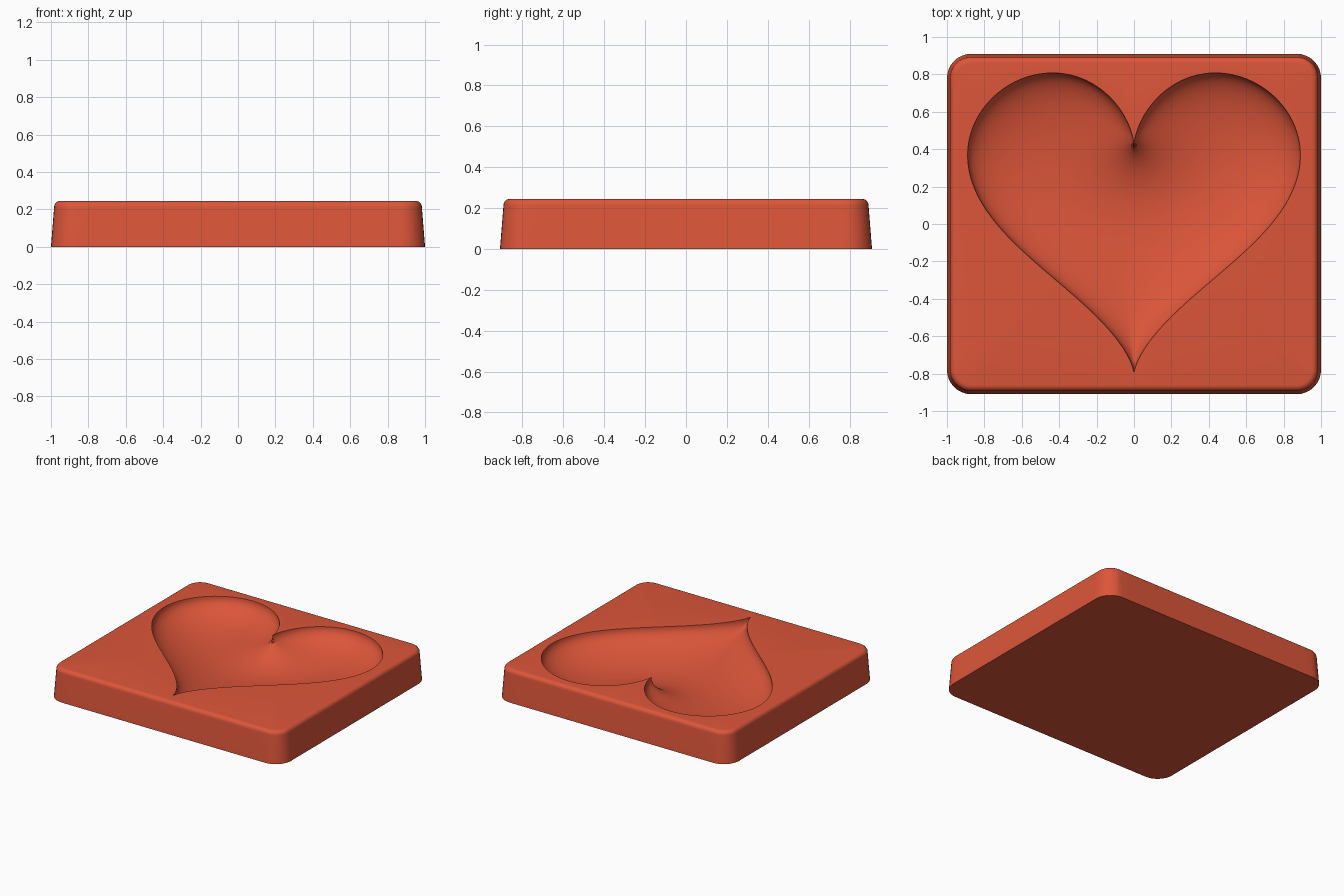
import bpy, bmesh, math
from mathutils import Vector

if "Cube" in bpy.data.objects:
    bpy.data.objects.remove(bpy.data.objects["Cube"], do_unlink=True)

HALF_X, HALF_Y, HEIGHT = 1.0, 0.91, 0.245
CORNER, DEPTH = 0.13, 0.19
SCALE, CENTRE = 0.0556, Vector((0, 0.145))
SPOKES, RINGS = 160, 28


def outline(inset):
    """Rounded rectangle, clockwise from the middle of the back edge."""
    hx, hy, r = HALF_X - inset, HALF_Y - inset, CORNER - inset
    points = [Vector((0, hy))]

    def line_to(target, steps):
        start = points[-1].copy()
        points.extend(start.lerp(target, i / steps) for i in range(1, steps + 1))

    for corner, (sx, sy) in enumerate([(1, 1), (1, -1), (-1, -1), (-1, 1)]):
        middle = Vector((sx * (hx - r), sy * (hy - r)))
        arc = []
        for i in range(9):
            a = math.pi / 2 * (1 - corner - i / 8)
            arc.append(middle + r * Vector((math.cos(a), math.sin(a))))
        line_to(arc[0], 24 if corner else 12)
        points.extend(arc[1:])
    line_to(Vector((0, hy)), 12)
    return points[:-1]


def heart_point(k):
    tau = 2 * math.pi * k / SPOKES
    t = tau + 0.25 * math.sin(2 * tau)
    x = 16 * math.sin(t) ** 3
    y = 13 * math.cos(t) - 5 * math.cos(2 * t) - 2 * math.cos(3 * t) - math.cos(4 * t)
    return CENTRE + SCALE * Vector((x, y))


heart = [heart_point(k) for k in range(SPOKES)]
segments = []
for a, b in zip(heart, heart[1:] + heart[:1]):
    d = (b - a).normalized()
    segments.append((a.x, a.y, b.x, b.y, d.x, d.y))


def rim_distance(p):
    """Smooth distance to the heart rim, rounded over every crease."""
    px, py = p
    total = 0.0
    for ax, ay, bx, by, dx, dy in segments:
        ux, uy, vx, vy = ax - px, ay - py, bx - px, by - py
        h2 = max((ux * dy - uy * dx) ** 2, 1e-9)
        s, e = ux * dx + uy * dy, vx * dx + vy * dy
        total += (e / math.sqrt(e * e + h2) - s / math.sqrt(s * s + h2)) / h2
    return 1 / math.sqrt(max(total, 1e-9))


def bridge(bm, a, b):
    n = len(a)
    for i in range(n):
        j = (i + 1) % n
        bm.faces.new((a[i], a[j], b[j], b[i]))


def bearings(ring):
    """Clockwise angle of each vertex around the heart centre."""
    found = [math.atan2(v.co.x, v.co.y - CENTRE.y) % (2 * math.pi) for v in ring]
    return [0.0] + found[1:] + [2 * math.pi]


bm = bmesh.new()

# Tapered block wall with a rounded top edge
profile = [(0, 0), (0.017, HEIGHT - 0.032)]
for i in range(1, 7):
    a = math.pi / 2 * i / 6
    profile.append((0.049 - 0.032 * math.cos(a), HEIGHT - 0.032 + 0.032 * math.sin(a)))
walls = [[bm.verts.new((p.x, p.y, z)) for p in outline(inset)] for inset, z in profile]
for lower, upper in zip(walls, walls[1:]):
    bridge(bm, lower, upper)
bm.faces.new(walls[0])

# Heart-shaped hollow, from the rim down to the floor
rim = [bm.verts.new((p.x, p.y, HEIGHT)) for p in heart]
spots = [[CENTRE + (p - CENTRE) * math.cos(math.pi / 2 * r / RINGS) for p in heart]
         for r in range(1, RINGS)] + [[CENTRE]]
distances = [[rim_distance(p) for p in ring] for ring in spots]
deepest = max(max(row) for row in distances)
previous = rim
for ring, row in zip(spots, distances):
    verts = [bm.verts.new((p.x, p.y, HEIGHT - DEPTH * (d / deepest) ** 0.45))
             for p, d in zip(ring, row)]
    if len(verts) > 1:
        bridge(bm, previous, verts)
        previous = verts
    else:
        for i in range(SPOKES):
            bm.faces.new((previous[i], previous[(i + 1) % SPOKES], verts[0]))

# Flat top between the block edge and the heart rim
edge = walls[-1]
edge_angle, rim_angle = bearings(edge), bearings(rim)
i = j = 0
while i < len(edge) or j < len(rim):
    a, b = edge[i % len(edge)], rim[j % len(rim)]
    if j == len(rim) or (i < len(edge) and edge_angle[i + 1] <= rim_angle[j + 1]):
        i += 1
        bm.faces.new((a, edge[i % len(edge)], b))
    else:
        j += 1
        bm.faces.new((a, rim[j % len(rim)], b))

bmesh.ops.recalc_face_normals(bm, faces=bm.faces)
mesh = bpy.data.meshes.new("heart_dish")
bm.to_mesh(mesh)
bm.free()
dish = bpy.data.objects.new("heart_dish", mesh)
bpy.context.collection.objects.link(dish)

# Single warm red colour
red = bpy.data.materials.new("warm_red")
red.use_nodes = True
colour = (0.72, 0.092, 0.042, 1)
red.diffuse_color = colour
red.node_tree.nodes["Principled BSDF"].inputs["Base Color"].default_value = colour
mesh.materials.append(red)

bpy.ops.object.select_all(action="DESELECT")
dish.select_set(True)
bpy.context.view_layer.objects.active = dish
bpy.ops.object.shade_smooth_by_angle(angle=math.radians(30))
